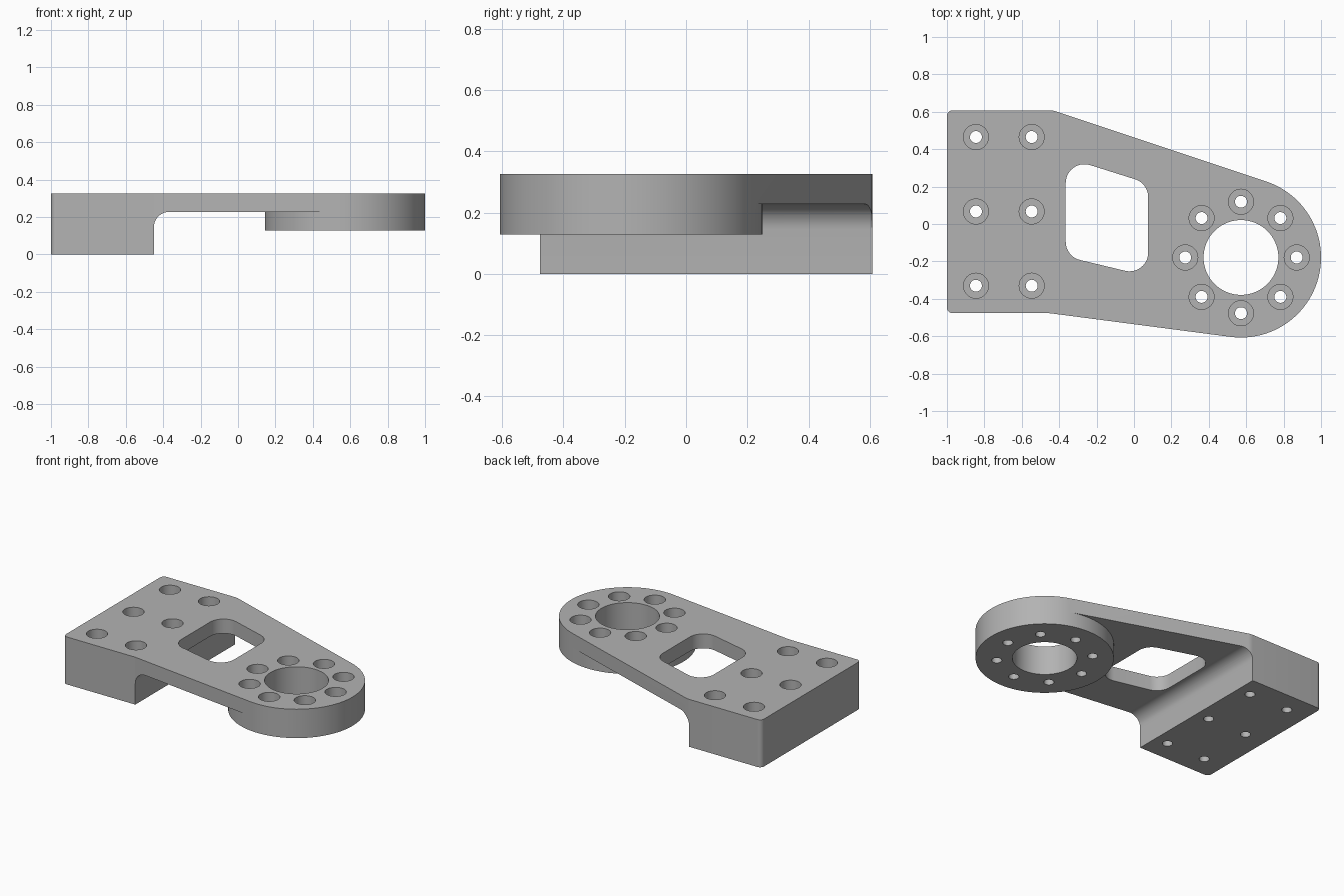
import bpy, bmesh
from math import sin, cos, tan, pi, atan2, acos
from mathutils import Vector

if "Cube" in bpy.data.objects:
    bpy.data.objects.remove(bpy.data.objects["Cube"])

TOP, PLATE, BOSS = 0.327, 0.228, 0.128      # top face, plate underside, boss underside
CENTRE, RADIUS = Vector((0.572, -0.179)), 0.428
BLOCK_X = -0.45

metal = bpy.data.materials.new("grey metal")
metal.use_nodes = True
GREY = (0.45, 0.45, 0.45, 1)
metal.diffuse_color = GREY
metal.node_tree.nodes["Principled BSDF"].inputs["Base Color"].default_value = GREY


def arc(centre, radius, start, end, steps):
    return [centre + radius * Vector((cos(a), sin(a)))
            for a in (start + (end - start) * i / steps for i in range(steps + 1))]


def fillet(prev, corner, nxt, radius, steps=10):
    """Points of an arc that rounds one polygon corner."""
    corner = Vector(corner)
    u, v = (Vector(prev) - corner).normalized(), (Vector(nxt) - corner).normalized()
    half = u.angle(v) / 2
    centre = corner + (u + v).normalized() * radius / sin(half)
    a, b = (corner + w * radius / tan(half) - centre for w in (u, v))
    start = atan2(a.y, a.x)
    turn = (atan2(b.y, b.x) - start + pi) % (2 * pi) - pi
    return arc(centre, radius, start, start + turn, steps)


def prism(name, outlines, low, high, along_y=False):
    """Extrude closed outlines along z, or x-z profiles along y."""
    bm = bmesh.new()
    for pts in outlines:
        base = [bm.verts.new((p[0], low, p[1]) if along_y else (p[0], p[1], low)) for p in pts]
        face = bm.faces.new(base)
        new = bmesh.ops.extrude_face_region(bm, geom=[face])["geom"]
        shift = Vector((0, high - low, 0)) if along_y else Vector((0, 0, high - low))
        bmesh.ops.translate(bm, vec=shift, verts=[g for g in new if isinstance(g, bmesh.types.BMVert)])
    bmesh.ops.recalc_face_normals(bm, faces=bm.faces)
    mesh = bpy.data.meshes.new(name)
    bm.to_mesh(mesh)
    bm.free()
    mesh.materials.append(metal)
    obj = bpy.data.objects.new(name, mesh)
    bpy.context.collection.objects.link(obj)
    return obj


def combine(target, tool, operation="DIFFERENCE"):
    """Apply a boolean and discard the tool."""
    tool.hide_render = True
    mod = target.modifiers.new("cut", "BOOLEAN")
    mod.operation, mod.object, mod.solver = operation, tool, "EXACT"
    bpy.context.view_layer.objects.active = target
    bpy.ops.object.modifier_apply(modifier=mod.name)
    bpy.data.objects.remove(tool)


def circles(points, radius, steps):
    return [arc(Vector(p), radius, 0, 2 * pi, steps)[:-1] for p in points]


def tangent_angle(point, side):
    d = Vector(point) - CENTRE
    return atan2(d.y, d.x) + side * acos(RADIUS / d.length)


# Plan outline: rectangular foot tapering into the round end
back_left, back_mid = (-1, 0.608), (-0.435, 0.608)
front_left, front_mid = (-1, -0.477), (BLOCK_X, -0.477)
upper = tangent_angle(back_mid, -1)
lower = tangent_angle(front_mid, 1) % (2 * pi)
round_end = arc(CENTRE, RADIUS, lower - 2 * pi, upper, 72)
outline = (fillet(back_mid, back_left, front_left, 0.03)
           + fillet(back_left, front_left, front_mid, 0.03)
           + fillet(front_left, front_mid, round_end[0], 0.1, 4)
           + round_end
           + fillet(round_end[-1], back_mid, back_left, 0.1, 4))
bracket = prism("mounting_bracket", [outline], 0, TOP)

# Undercut below the arm, filleted at the foot and stopping at the round boss
foot, crown, far = (BLOCK_X, -0.2), (BLOCK_X, PLATE), (1.3, PLATE)
undercut = prism("undercut_cutter", [[foot] + fillet(foot, crown, far, 0.083) + [far, (1.3, -0.2)]],
                 -0.9, 0.9, along_y=True)
boss_side = arc(CENTRE, RADIUS, upper, lower, 72)
around = boss_side + [(boss_side[-1].x, -0.8), (-0.8, -0.8), (-0.8, 0.8), (boss_side[0].x, 0.8)]
combine(undercut, prism("boss_clearance", [around], -0.1, 0.4), "INTERSECT")
combine(bracket, undercut)

# Space beneath the boss
combine(bracket, prism("boss_underside_cutter",
                       [[(0, -0.8), (1.2, -0.8), (1.2, 0.8), (0, 0.8)]], -0.2, BOSS))

# Rounded window through the arm
window = [(-0.365, 0.356), (-0.365, -0.174), (0.076, -0.28), (0.076, 0.217)]
rounded = [p for i in range(4) for p in fillet(window[i - 1], window[i], window[(i + 1) % 4], 0.1)]
combine(bracket, prism("window_cutter", [rounded], -0.1, 0.5))

# Large bore and counterbored screw holes
combine(bracket, prism("bore_cutter", circles([CENTRE], 0.2, 72), -0.1, 0.5))
holes = [(x, y) for x in (-0.845, -0.547) for y in (-0.33, 0.067, 0.465)]
holes += arc(CENTRE, 0.298, 0, 2 * pi, 8)[:-1]
combine(bracket, prism("counterbore_cutter", circles(holes, 0.067, 32), TOP - 0.11, 0.5))
combine(bracket, prism("screw_hole_cutter", circles(holes, 0.032, 24), -0.1, 0.5))

# Smooth curved walls, crisp edges
bpy.ops.object.select_all(action="DESELECT")
bracket.select_set(True)
bpy.context.view_layer.objects.active = bracket
bpy.ops.object.shade_smooth_by_angle(angle=pi / 6)
